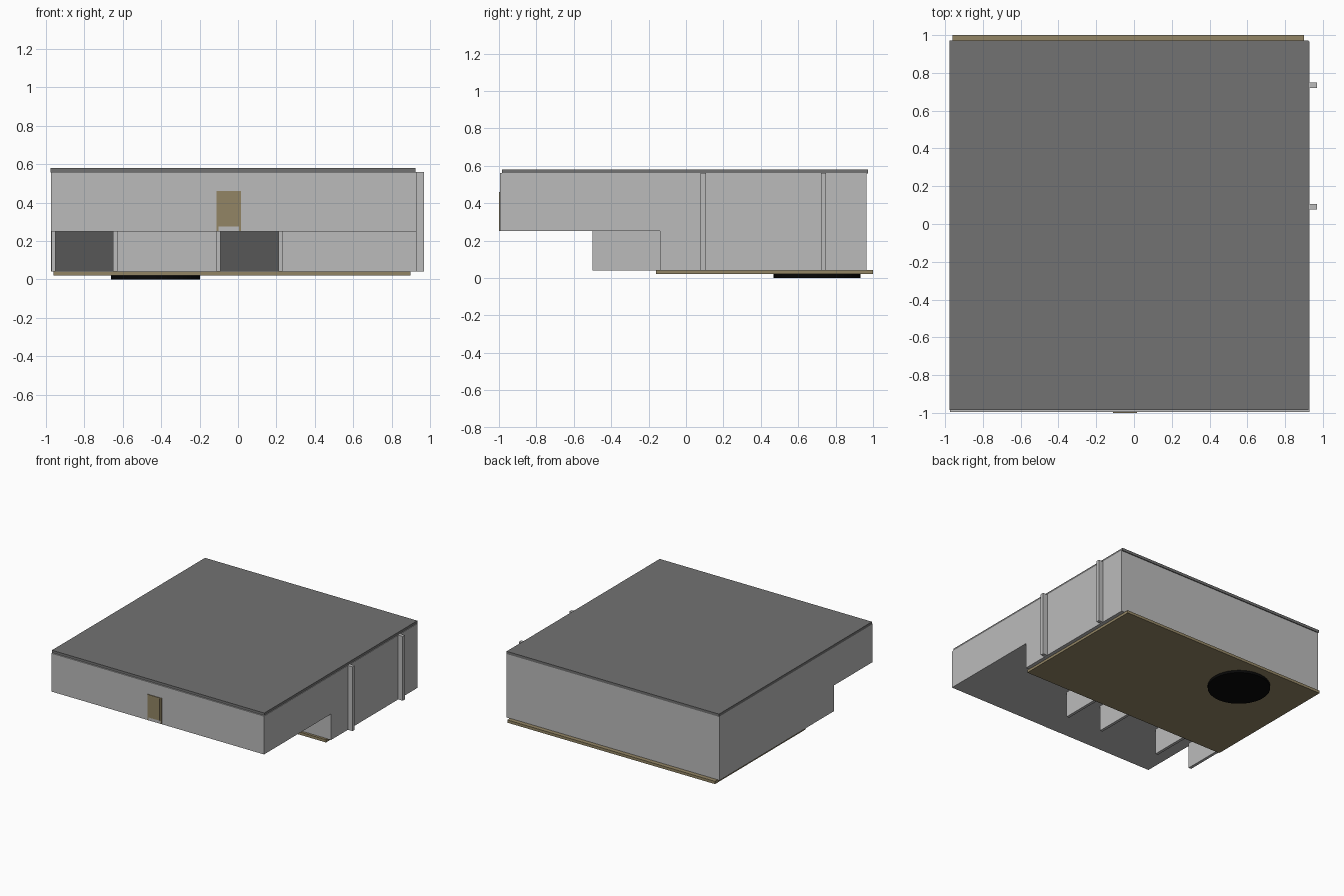
import bpy
import bmesh

cube = bpy.data.objects.get("Cube")
if cube:
    bpy.data.objects.remove(cube, do_unlink=True)


def material(name, r, g, b):
    mat = bpy.data.materials.new(name)
    mat.use_nodes = True
    mat.diffuse_color = (r, g, b, 1)
    mat.node_tree.nodes["Principled BSDF"].inputs["Base Color"].default_value = (r, g, b, 1)
    return mat


WALL = material("light grey", 0.5, 0.5, 0.5)
ROOF = material("roof grey", 0.17, 0.17, 0.17)
DOOR = material("dark grey", 0.095, 0.095, 0.095)
WOOD = material("tan wood", 0.29, 0.235, 0.13)
BLACK = material("black", 0.002, 0.002, 0.002)


def finish(name, bm, mat):
    bmesh.ops.recalc_face_normals(bm, faces=bm.faces)
    mesh = bpy.data.meshes.new(name)
    bm.to_mesh(mesh)
    bm.free()
    mesh.materials.append(mat)
    obj = bpy.data.objects.new(name, mesh)
    bpy.context.scene.collection.objects.link(obj)
    return obj


def box(name, x, y, z, mat):
    """Box spanning the given (low, high) ranges."""
    bm = bmesh.new()
    bmesh.ops.create_cube(bm, size=1)
    for v in bm.verts:
        v.co = [r[0] if c < 0 else r[1] for c, r in zip(v.co, (x, y, z))]
    return finish(name, bm, mat)


# Body: stepped side profile with the upper storey overhanging the front
LEFT, RIGHT = 0.93, -0.975
profile = [(-0.995, 0.25), (-0.14, 0.25), (-0.14, 0.04),
           (0.965, 0.04), (0.965, 0.56), (-0.995, 0.56)]
bm = bmesh.new()
side = bm.faces.new([bm.verts.new((RIGHT, y, z)) for y, z in profile])
sweep = bmesh.ops.extrude_face_region(bm, geom=[side])["geom"]
moved = [g for g in sweep if isinstance(g, bmesh.types.BMVert)]
bmesh.ops.translate(bm, verts=moved, vec=(LEFT - RIGHT, 0, 0))
finish("building_body", bm, WALL)

# Roof and floor slabs
box("roof", (RIGHT - 0.001, 0.925), (-0.985, 0.972), (0.558, 0.58), ROOF)
box("floor_slab", (-0.96, 0.9), (-0.16, 1.0), (0.02, 0.042), WOOD)

# Round base under the floor
bm = bmesh.new()
bmesh.ops.create_cone(bm, cap_ends=True, segments=48, radius1=0.232, radius2=0.232, depth=0.02)
bmesh.ops.translate(bm, verts=bm.verts, vec=(-0.43, 0.7, 0.01))
finish("round_base", bm, BLACK)

# Pillars along the left side
for i, y in enumerate((0.092, 0.735)):
    box(f"side_pillar_{i + 1}", (LEFT, 0.97), (y - 0.014, y + 0.014), (0.04, 0.56), WALL)

# Two recessed entries, each between a pair of fin walls
for i, x in enumerate((-0.8, 0.06)):
    box(f"entry_door_{i + 1}", (x - 0.15, x + 0.15), (-0.147, -0.14), (0.043, 0.25), DOOR)
    for name, s in (("right", -1), ("left", 1)):
        edges = sorted((x + s * 0.15, x + s * 0.173))
        box(f"entry_{i + 1}_{name}_fin", edges, (-0.5, -0.14), (0.04, 0.251), WALL)

# Slatted window on the front wall, above a light sill
x0, x1, z0, z1 = -0.112, 0.015, 0.252, 0.46
box("window_panel", (x0, x1), (-0.997, -0.994), (0.275, z1), WOOD)
box("window_frame_top", (x0, x1), (-1.0, -0.994), (z1 - 0.01, z1), WOOD)
box("window_sill", (x0 + 0.01, x1 - 0.01), (-0.999, -0.994), (z0, 0.275), WALL)
for i, x in enumerate((x0, x1 - 0.01)):
    box(f"window_frame_side_{i + 1}", (x, x + 0.01), (-1.0, -0.994), (z0, z1), WOOD)
for i in range(3):
    x = x0 + 0.018 + i * 0.034
    box(f"window_slat_{i + 1}", (x, x + 0.024), (-0.999, -0.994), (0.275, z1 - 0.01), WOOD)
